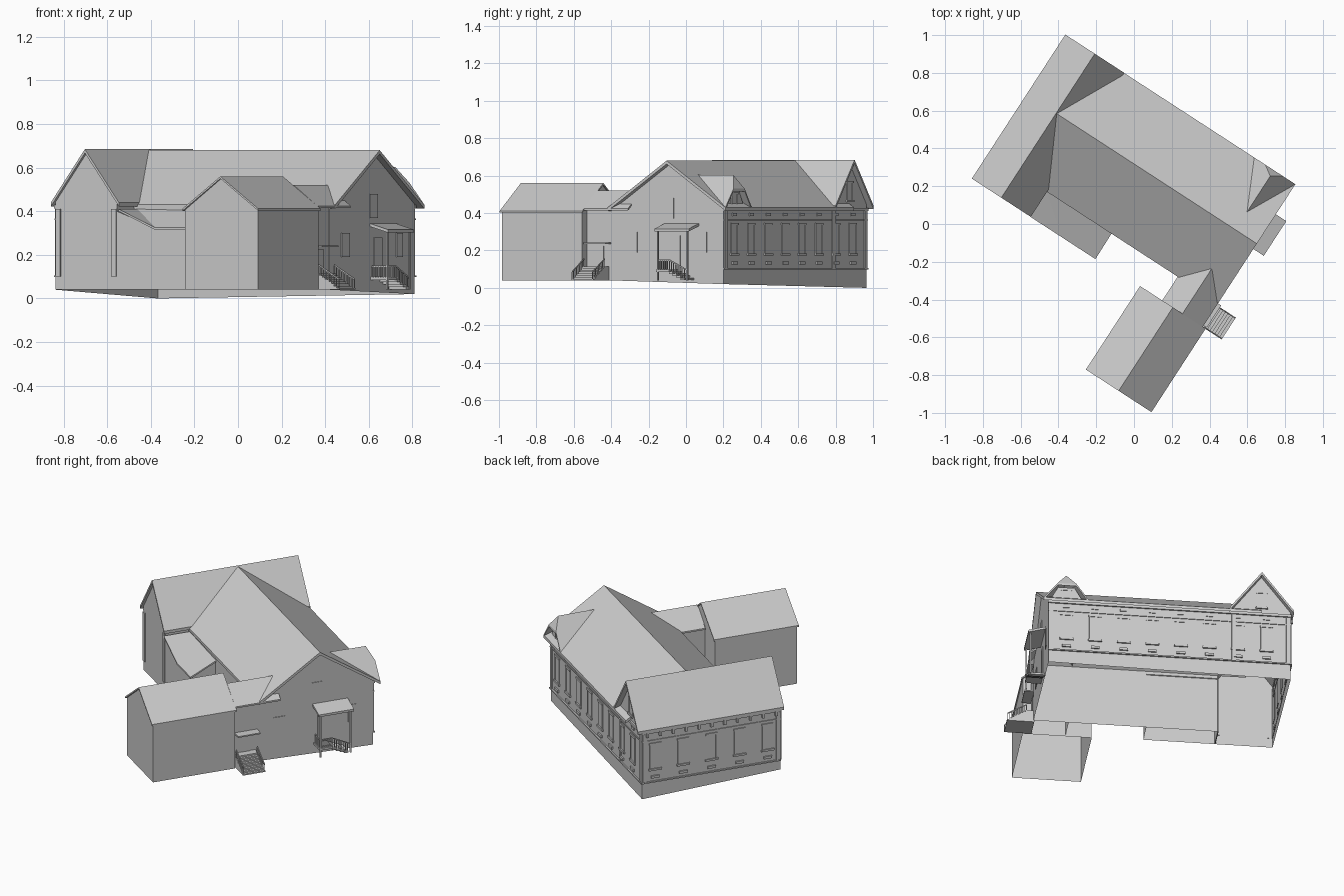
import bpy, bmesh, math
from mathutils import Vector

if "Cube" in bpy.data.objects:
    bpy.data.objects.remove(bpy.data.objects["Cube"])

grey = bpy.data.materials.new("plain_grey")
grey.use_nodes = True
grey.diffuse_color = (0.6, 0.6, 0.6, 1)
grey.node_tree.nodes["Principled BSDF"].inputs["Base Color"].default_value = (0.6, 0.6, 0.6, 1)

TURN = math.radians(-33)  # the whole building is turned in plan


def finish(name, bm):
    bmesh.ops.recalc_face_normals(bm, faces=bm.faces)
    mesh = bpy.data.meshes.new(name)
    bm.to_mesh(mesh)
    bm.free()
    mesh.materials.append(grey)
    ob = bpy.data.objects.new(name, mesh)
    ob.rotation_euler.z = TURN
    bpy.context.collection.objects.link(ob)
    return ob


def add_prism(bm, points, move):
    face = bm.faces.new([bm.verts.new(p) for p in points])
    new = bmesh.ops.extrude_face_region(bm, geom=[face], use_keep_orig=True)["geom"]
    verts = [g for g in new if isinstance(g, bmesh.types.BMVert)]
    bmesh.ops.translate(bm, verts=verts, vec=move)


def prism(name, points, move):
    bm = bmesh.new()
    add_prism(bm, points, move)
    return finish(name, bm)


def add_box(bm, a, b):
    (x0, y0, z0), (x1, y1, z1) = a, b
    add_prism(bm, [(x0, y0, z0), (x1, y0, z0), (x1, y1, z0), (x0, y1, z0)], (0, 0, z1 - z0))


def boxes(name, pairs):
    bm = bmesh.new()
    for a, b in pairs:
        add_box(bm, a, b)
    return finish(name, bm)


def gable(name, axis, mid, half, top, eave, start, end, low=None, thick=0.018):
    """Gabled walls down to low, or a folded roof sheet when low is None."""
    prof = [(-half, eave), (0, top), (half, eave)]
    if low is None:
        prof += [(half, eave - thick), (0, top - thick), (-half, eave - thick)]
    else:
        prof += [(half, low), (-half, low)]
    if axis == "v":
        return prism(name, [(mid + d, start, z) for d, z in prof], (0, end - start, 0))
    return prism(name, [(start, mid + d, z) for d, z in prof], (end - start, 0, 0))


def open_shell(ob, *inner):
    """Remove the floor and the inner faces looking along the given directions."""
    bm = bmesh.new()
    bm.from_mesh(ob.data)
    dirs = [Vector((0, 0, -1))] + [Vector(d) for d in inner]
    gone = [f for f in bm.faces if any(f.normal.dot(d) > 0.9 for d in dirs)]
    bmesh.ops.delete(bm, geom=gone, context="FACES")
    for v in bm.verts:  # ground falls towards the back corner
        if v.co.z < 0.05 and v.co.y > 0.5:
            v.co.z = 0.0143 * (v.co.x + 0.835)
    bm.to_mesh(ob.data)
    bm.free()


def sheets(name, polys, thick=0.014):
    bm = bmesh.new()
    for poly in polys:
        add_prism(bm, poly, (0, 0, -thick))
    return finish(name, bm)


# Main blocks, open underneath and joined inside
BASE = 0.04
main_section = [(-0.105, 0.412), (0.267, 0.66), (0.61, 0.432), (0.61, BASE), (-0.105, BASE)]
open_shell(prism("main_walls", [(-0.5, v, z) for v, z in main_section], (1.07, 0, 0)), (-1, 0, 0))
gable("main_roof", "u", 0.267, 0.375, 0.68, 0.43, -0.662, 0.602)
open_shell(gable("wing_walls", "v", -0.667, 0.168, 0.67, 0.447, -0.25, 0.61, BASE), (1, 0, 0))
boxes("wing_return_wall", [((-0.504, -0.25, BASE), (-0.499, -0.1, 0.445))])
gable("wing_roof", "v", -0.665, 0.186, 0.685, 0.44, -0.266, 0.643)
open_shell(gable("annex_walls", "v", 0.413, 0.2, 0.55, 0.405, -0.776, -0.265, BASE))
gable("annex_roof", "v", 0.413, 0.207, 0.56, 0.412, -0.785, -0.258, thick=0.01)
open_shell(gable("link_walls", "v", 0.466, 0.1, 0.51, 0.43, -0.268, -0.1, BASE), (0, 1, 0), (0, -1, 0))
gable("link_roof", "v", 0.474, 0.128, 0.52, 0.425, -0.26, 0.022, thick=0.01)

# Corner dormer with a clipped gable
L, LH, RH, R = [(u, 0.642, z) for u, z in [(0.342, 0.43), (0.412, 0.53), (0.522, 0.53), (0.602, 0.43)]]
F, B = (0.467, 0.605, 0.603), (0.467, 0.365, 0.605)
sheets("dormer_roof", [[L, LH, F, B], [R, RH, F, B], [LH, RH, F]])
prism("dormer_walls", [(0.362, 0.61, 0.42), (0.57, 0.61, 0.42), (0.515, 0.61, 0.52), (0.42, 0.61, 0.52)],
      (0, -0.12, 0))

# Lean-to between wing and main block
lean_section = [(-0.25, BASE), (-0.25, 0.32), (-0.1, 0.39), (-0.1, BASE)]
open_shell(prism("lean_to_walls", [(-0.5, v, z) for v, z in lean_section], (0.415, 0, 0)),
           (-1, 0, 0), (0, 1, 0))
prism("lean_to_corner", [(-0.5, -0.25, 0.3), (-0.28, -0.25, 0.3), (-0.28, -0.25, 0.318), (-0.5, -0.25, 0.4)],
      (0, 0.03, 0))
A, M, C, D = (-0.48, -0.267, 0.41), (-0.28, -0.267, 0.325), (-0.072, -0.107, 0.402), (-0.48, -0.107, 0.41)
sheets("lean_to_roof", [[M, (-0.07, -0.267, 0.325), C, D], [A, M, D]], 0.01)

# Facades: (side, along, out, height) mapped to local coordinates
PLANES = {"north": (0.61, 1), "west": (-0.835, -1), "east": (0.57, 1), "south": (-0.25, -1)}


def spot(side, s, out, z):
    plane, sign = PLANES[side]
    d = plane + sign * out
    return (s, d, z) if side in ("north", "south") else (d, s, z)


def plate(side, s, w, z0, z1, out):
    return spot(side, s - w / 2, -0.002, z0), spot(side, s + w / 2, out, z1)


def window(side, s, z0, z1, w=0.06):
    parts = [plate(side, s, w, z0, z1, 0.002),
             plate(side, s, w + 0.02, z0 - 0.012, z0, 0.009),
             plate(side, s, w + 0.014, z1, z1 + 0.012, 0.006)]
    for k in (-1, 1):
        parts.append(plate(side, s + k * w / 2, 0.008, z0, z1, 0.004))
    return parts


north, west = [], []
for i in range(8):
    s = -0.695 + 0.166 * i
    north += window("north", s, 0.185, 0.335)
    north.append(plate("north", s, 0.05, 0.125, 0.14, 0.009))
    north.append(plate("north", s, 0.04, 0.385, 0.4, 0.005))
for i in range(5):
    s = -0.17 + 0.175 * i
    west += window("west", s, 0.185, 0.335)
    west.append(plate("west", s, 0.05, 0.125, 0.14, 0.009))
north += window("north", -0.667, 0.47, 0.56, 0.05) + window("north", 0.467, 0.44, 0.5, 0.05)
boxes("north_windows", north)
boxes("west_windows", west)
boxes("east_windows", [plate("east", *p, 0.004) for p in
                       ((0.025, 0.07, 0.19, 0.3), (0.48, 0.05, 0.19, 0.3), (0.262, 0.065, 0.37, 0.48))])
boxes("porch_door", [plate("east", 0.3, 0.07, 0.1, 0.28, 0.004)])

# Plinth course, string courses, pilasters and eave brackets
trim = []
for side, mid, length in (("north", -0.132, 1.414), ("west", 0.18, 0.86)):
    trim += [plate(side, mid, length, 0.098, 0.106, 0.009), plate(side, mid, length, 0.36, 0.366, 0.005),
             plate(side, mid, length, 0.412, 0.428, 0.009)]
for side, s in (("north", -0.822), ("north", -0.505), ("north", 0.555), ("west", -0.235), ("west", 0.595),
                ("south", -0.82), ("south", -0.515)):
    trim.append(plate(side, s, 0.026, 0.1, 0.41, 0.006))
boxes("wall_trim", trim)
boxes("eave_brackets", [plate("west", -0.22 + 0.08 * i, 0.014, 0.39, 0.425, 0.016) for i in range(11)])

# Link entrance: steps, rails and small canopy
boxes("link_steps", [((0.564, -0.26, BASE), (0.615 + 0.0153 * i, -0.122, 0.115 - 0.0095 * i)) for i in range(8)])
boxes("link_canopy", [((0.56, -0.25, 0.235), (0.622, -0.11, 0.243))])
boxes("link_door", [((0.56, -0.22, 0.115), (0.57, -0.155, 0.225))])


def rail(name, a, b, h, side_move, count):
    """Sloping handrail with balusters from a to b."""
    a, b, up = Vector(a), Vector(b), Vector((0, 0, h))
    bm = bmesh.new()
    lip = Vector((0, 0, 0.007))
    add_prism(bm, [a + up, b + up, b + up + lip, a + up + lip], side_move)
    for i in range(count):
        p = a.lerp(b, i / (count - 1))
        add_box(bm, p - Vector((0.002, 0.002, 0)), p + Vector((0.002, 0.002, h)))
    finish(name, bm)


for tag, v in (("right", -0.258), ("left", -0.128)):
    rail("link_rail_" + tag, (0.608, v, 0.108), (0.72, v, 0.042), 0.042, (0, 0.005, 0), 9)

# East porch: landing, side steps, posts, rails and sloping canopy
boxes("porch_steps", [((0.565, 0.24, 0.085), (0.662, 0.32, 0.098))]
      + [((0.565, 0.32 + 0.025 * i, 0.075 - 0.011 * i), (0.662, 0.345 + 0.025 * i, 0.087 - 0.011 * i))
         for i in range(4)])
boxes("porch_posts", [((0.652, v, 0.04), (0.66, v + 0.008, 0.315)) for v in (0.243, 0.43)])
sheets("porch_canopy", [[(0.56, 0.233, 0.347), (0.668, 0.233, 0.316), (0.668, 0.452, 0.316), (0.56, 0.452, 0.347)]])
rail("porch_rail_front", (0.657, 0.245, 0.095), (0.657, 0.32, 0.095), 0.05, (-0.005, 0, 0), 7)
rail("porch_rail_steps", (0.657, 0.32, 0.095), (0.657, 0.43, 0.042), 0.05, (-0.005, 0, 0), 9)
rail("porch_rail_side", (0.575, 0.245, 0.095), (0.657, 0.245, 0.095), 0.05, (0, 0.005, 0), 7)
